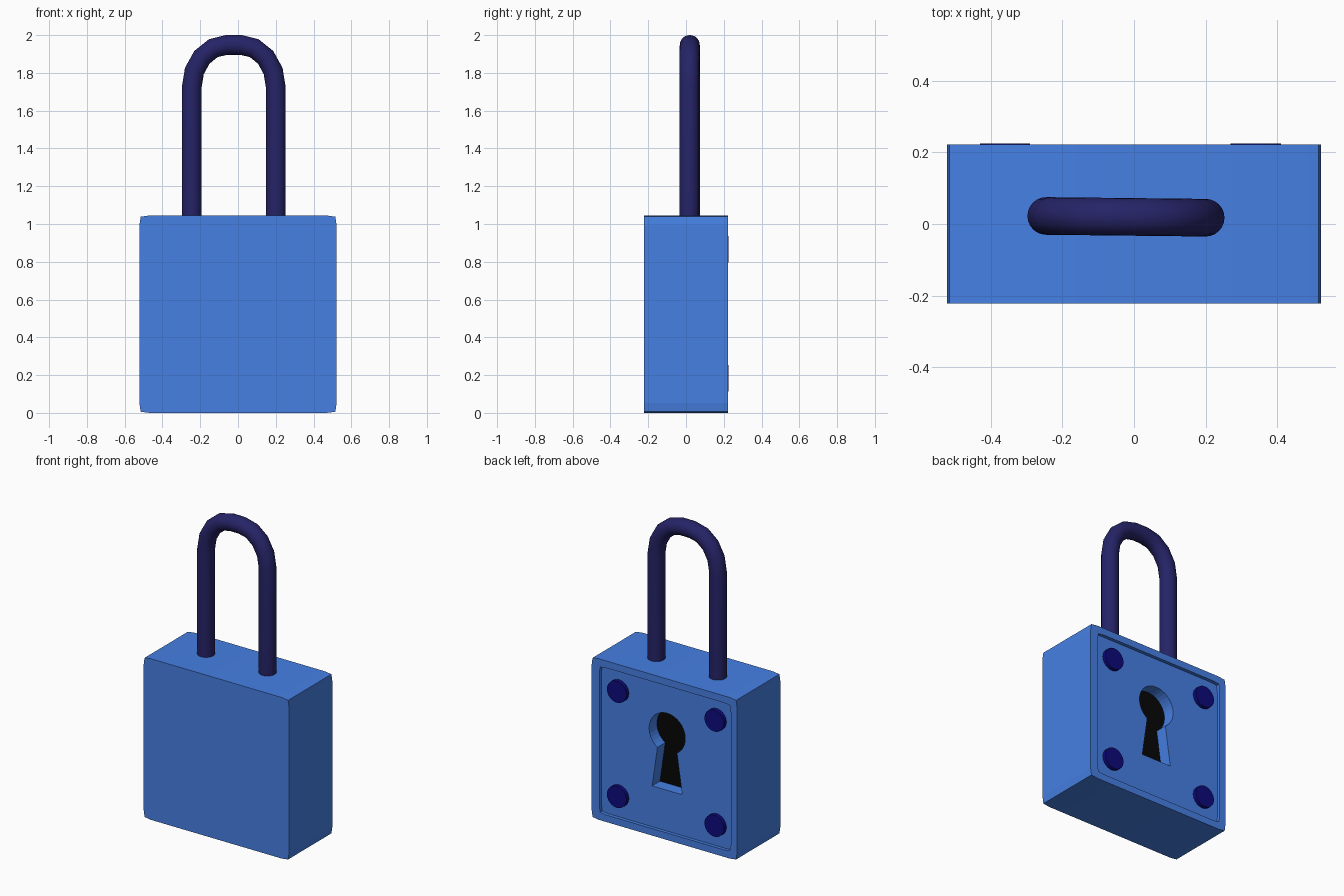
import bpy, bmesh, math
from mathutils import Vector

if "Cube" in bpy.data.objects:
    bpy.data.objects.remove(bpy.data.objects["Cube"])


def material(name, rgb):
    m = bpy.data.materials.new(name)
    m.diffuse_color = (*rgb, 1)
    m.use_nodes = True
    m.node_tree.nodes["Principled BSDF"].inputs["Base Color"].default_value = m.diffuse_color
    return m


BLUE = material("body_blue", (0.061, 0.216, 0.775))
NAVY = material("shackle_navy", (0.019, 0.017, 0.135))
SCREW = material("screw_navy", (0.004, 0.003, 0.2))
BLACK = material("keyhole_black", (0.002, 0.002, 0.002))


def finish(name, bm, mat):
    bmesh.ops.recalc_face_normals(bm, faces=bm.faces)
    me = bpy.data.meshes.new(name)
    bm.to_mesh(me)
    bm.free()
    me.materials.append(mat)
    ob = bpy.data.objects.new(name, me)
    bpy.context.collection.objects.link(ob)
    return ob


def prism(name, outline, y0, y1, mat):
    """Extrude an x-z outline from y0 to y1."""
    bm = bmesh.new()
    face = bm.faces.new([bm.verts.new((x, y0, z)) for x, z in outline])
    new = bmesh.ops.extrude_face_region(bm, geom=[face])["geom"]
    verts = [v for v in new if isinstance(v, bmesh.types.BMVert)]
    bmesh.ops.translate(bm, verts=verts, vec=(0, y1 - y0, 0))
    return finish(name, bm, mat)


def smooth(ob, angle=35):
    bpy.ops.object.select_all(action='DESELECT')
    ob.select_set(True)
    bpy.context.view_layer.objects.active = ob
    bpy.ops.object.shade_smooth_by_angle(angle=math.radians(angle))


def cut(ob, cutter):
    cutter.hide_render = True
    mod = ob.modifiers.new("cut", 'BOOLEAN')
    mod.operation, mod.solver, mod.object = 'DIFFERENCE', 'EXACT', cutter
    bpy.context.view_layer.objects.active = ob
    bpy.ops.object.modifier_apply(modifier=mod.name)
    bpy.data.objects.remove(cutter)


def pillow(hw, hh, cx, cz):
    """Square with slightly bowed edges."""
    quarter = [(1, 0.9), (0.987, 0.988), (0.9, 1)]
    pts = quarter + [(-x, z) for x, z in reversed(quarter)]
    pts += [(-x, -z) for x, z in pts]
    return [(cx + hw * x, cz + hh * z) for x, z in pts]


# Body with a shallow recess on the back
CX, CZ = -0.005, 0.5225
body = prism("body", pillow(0.522, 0.5225, 0, CZ), -0.222, 0.222, BLUE)
cut(body, prism("recess_cutter", pillow(0.472, 0.477, CX, CZ), 0.2, 0.3, BLUE))

# Keyhole: round top running into a flared slot
KX, KZ, KR = -0.005, 0.68, 0.13
a0 = math.asin(0.07 / KR)
N = 28
keyhole = [(KX + KR * math.sin(a), KZ - KR * math.cos(a))
           for a in (a0 + (2 * math.pi - 2 * a0) * i / N for i in range(N + 1))]
keyhole += [(KX - 0.108, 0.31), (KX + 0.108, 0.31)]
cut(body, prism("keyhole_cutter", keyhole, 0.115, 0.3, BLUE))
smooth(body, 8)
prism("keyhole_backing", keyhole, 0.112, 0.12, BLACK)

# Four corner screws
for sx in (-1, 1):
    for sz in (-1, 1):
        ring = [(-0.01 + 0.35 * sx + 0.07 * math.cos(t), 0.525 + 0.341 * sz + 0.07 * math.sin(t))
                for t in (2 * math.pi * i / 32 for i in range(32))]
        smooth(prism("screw", ring, 0.19, 0.225, SCREW))

# Shackle: round bar swept along a rounded arch
path = [Vector((-0.245, 0, 0.95))]
for cx, start in ((-0.06, 180), (0.015, 90)):
    for i in range(5):
        a = math.radians(start - 22.5 * i)
        path.append(Vector((cx + 0.185 * math.cos(a), 0, 1.725 + 0.223 * math.sin(a))))
path.append(Vector((0.2, 0, 0.95)))
for p in path:
    p.y = 0.02 - 0.011 * (p.x + 0.0225)

bm = bmesh.new()
rings, SIDES, R = [], 24, 0.0525
for i, p in enumerate(path):
    tangent = (path[min(i + 1, len(path) - 1)] - path[max(i - 1, 0)]).normalized()
    if i in (0, 1):
        tangent = Vector((0, 0, 1))
    elif i >= len(path) - 2:
        tangent = Vector((0, 0, -1))
    side = Vector((0, 1, 0))
    out = side.cross(tangent).normalized()
    rings.append([bm.verts.new(p + R * (math.cos(t) * out + math.sin(t) * side))
                  for t in (2 * math.pi * k / SIDES for k in range(SIDES))])
for r0, r1 in zip(rings, rings[1:]):
    for k in range(SIDES):
        j = (k + 1) % SIDES
        bm.faces.new((r0[k], r0[j], r1[j], r1[k]))
bm.faces.new(rings[0])
bm.faces.new(rings[-1])
smooth(finish("shackle", bm, NAVY), 40)
